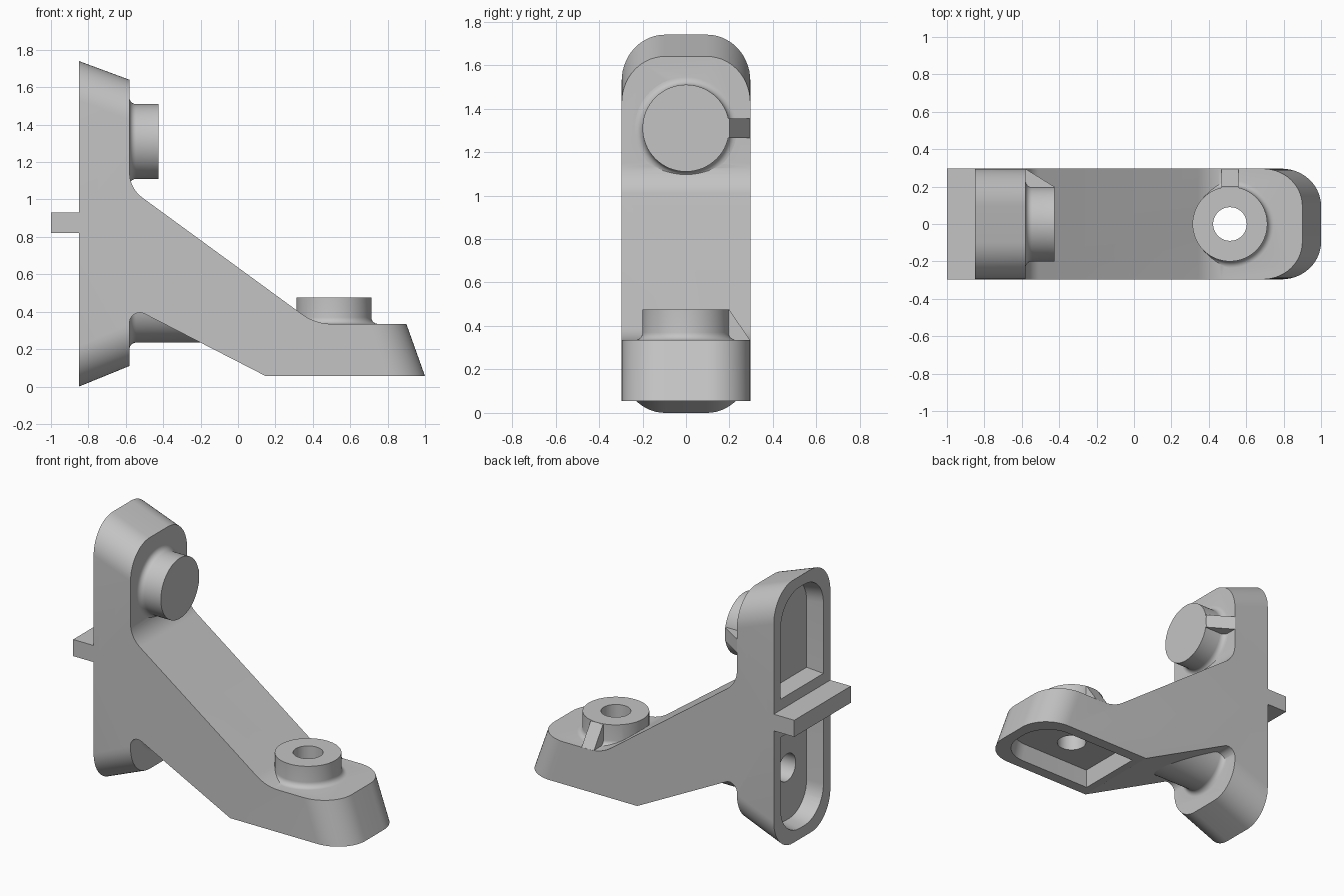
import bpy, bmesh, math
from mathutils import Vector

cube = bpy.data.objects.get("Cube")
if cube:
    bpy.data.objects.remove(cube, do_unlink=True)

HALF = 0.296      # half width of the bracket
BOSS_R = 0.2
HOLE_R = 0.09

grey = bpy.data.materials.new("cast_grey")
grey.use_nodes = True
grey.diffuse_color = (0.55, 0.55, 0.55, 1)
grey.node_tree.nodes["Principled BSDF"].inputs["Base Color"].default_value = grey.diffuse_color


def rounded(corners, steps=10):
    """Outline from (a, b, radius) corners."""
    out = []
    for i, (a, b, r) in enumerate(corners):
        p = Vector((a, b))
        if r == 0:
            out.append(p)
            continue
        d1 = (Vector(corners[i - 1][:2]) - p).normalized()
        d2 = (Vector(corners[(i + 1) % len(corners)][:2]) - p).normalized()
        half = d1.angle(d2) / 2
        c = p + (d1 + d2).normalized() * r / math.sin(half)
        s = p + d1 * r / math.tan(half) - c
        e = p + d2 * r / math.tan(half) - c
        start = math.atan2(s.y, s.x)
        sweep = math.atan2(s.x * e.y - s.y * e.x, s.dot(e))
        for k in range(steps + 1):
            t = start + sweep * k / steps
            out.append(c + Vector((math.cos(t), math.sin(t))) * r)
    return out


def finish(name, bm, axes, origin):
    """Map local axes to the named world axes and make an object."""
    for v in bm.verts:
        p = Vector(origin)
        for value, axis in zip(v.co.copy(), axes):
            p["xyz".index(axis)] += value
        v.co = p
    bmesh.ops.recalc_face_normals(bm, faces=bm.faces)
    mesh = bpy.data.meshes.new(name)
    bm.to_mesh(mesh)
    bm.free()
    mesh.materials.append(grey)
    obj = bpy.data.objects.new(name, mesh)
    bpy.context.collection.objects.link(obj)
    return obj


def prism(name, outline, low, high, axes, origin=(0, 0, 0), taper=0):
    bm = bmesh.new()
    base = bm.faces.new([bm.verts.new((p[0], p[1], low)) for p in outline])
    us, vs = [p[0] for p in outline], [p[1] for p in outline]
    cu, cv = (min(us) + max(us)) / 2, (min(vs) + max(vs)) / 2
    ku = 1 - 2 * taper / (max(us) - min(us))
    kv = 1 - 2 * taper / (max(vs) - min(vs))
    top = bmesh.ops.extrude_face_region(bm, geom=[base])["geom"]
    for v in [g for g in top if isinstance(g, bmesh.types.BMVert)]:
        v.co = (cu + (v.co.x - cu) * ku, cv + (v.co.y - cv) * kv, high)
    return finish(name, bm, axes, origin)


def turned(name, profile, axes, origin, steps=64):
    """Revolve a (radius, height) profile."""
    bm = bmesh.new()
    verts = [bm.verts.new((r, 0, h)) for r, h in profile]
    edges = [bm.edges.new(pair) for pair in zip(verts, verts[1:])]
    bmesh.ops.spin(bm, geom=verts + edges, cent=(0, 0, 0), axis=(0, 0, 1),
                   angle=math.tau, steps=steps)
    bmesh.ops.remove_doubles(bm, verts=bm.verts, dist=1e-4)
    return finish(name, bm, axes, origin)


def combine(target, tool, operation):
    mod = target.modifiers.new(operation, 'BOOLEAN')
    mod.operation, mod.object, mod.solver = operation, tool, 'EXACT'
    tool.hide_render = True
    bpy.context.view_layer.objects.active = target
    bpy.ops.object.modifier_apply(modifier=mod.name)
    bpy.data.objects.remove(tool, do_unlink=True)


def boss(height, axes, origin):
    flare = 0.035
    profile = [(0, -0.05), (BOSS_R + flare, -0.05)]
    for k in range(7):
        t = math.pi / 2 * k / 6
        profile.append((BOSS_R + flare * (1 - math.sin(t)), flare * (1 - math.cos(t))))
    profile += [(BOSS_R, height), (0, height)]
    return turned("boss", profile, axes, origin)


# Side outline: wall, tab, sloping web and foot
body = prism("bracket", rounded([
    (-0.85, 0, 0), (-0.58, 0.11, 0), (-0.58, 0.43, 0.055), (0.15, 0.055, 0),
    (1, 0.055, 0), (0.9, 0.335, 0), (0.413, 0.335, 0.27), (-0.58, 1.06, 0.17),
    (-0.58, 1.64, 0), (-0.85, 1.74, 0), (-0.85, 0.93, 0), (-1, 0.93, 0),
    (-1, 0.82, 0), (-0.85, 0.82, 0)]), -HALF, HALF, "xzy")

# Round the corners of the three slanted ends
bm = bmesh.new()
bm.from_mesh(body.data)
ends = []
for e in bm.edges:
    a, b = (v.co for v in e.verts)
    mid = (a + b) / 2
    if abs(a.y - b.y) < 0.01 and (abs(mid.x + 0.715) < 0.01 or abs(mid.x - 0.95) < 0.01):
        ends.append(e)
bmesh.ops.bevel(bm, geom=ends, offset=0.2, offset_type='OFFSET', segments=14,
                profile=0.5, affect='EDGES', clamp_overlap=False)
bmesh.ops.recalc_face_normals(bm, faces=bm.faces)
bm.to_mesh(body.data)
bm.free()

# Bosses: upper wall, lower wall (runs into the web), foot
UPPER, LOWER, FOOT = (-0.58, 0, 1.31), (-0.58, 0, 0.435), (0.513, 0, 0.335)
combine(body, boss(0.155, "zyx", UPPER), 'UNION')
combine(body, boss(0.44, "zyx", LOWER), 'UNION')
combine(body, boss(0.14, "xyz", FOOT), 'UNION')

# Gussets beside the exposed bosses
for height, axes, origin in ((0.155, "yxz", UPPER), (0.14, "yzx", FOOT)):
    top = height - 0.002
    outline = [(0.15, -0.03), (0.15, top), (0.2, top), (0.295, 0), (0.295, -0.03)]
    combine(body, prism("gusset", outline, -0.045, 0.045, axes, origin), 'UNION')

# Pockets, each with one rounded end and one square end
for square, tip, low, high, axes in ((1.0, 1.67, -0.86, -0.74, "zyx"),
                                     (0.75, 0.07, -0.86, -0.74, "zyx"),
                                     (0.2, 0.93, 0.045, 0.165, "xyz")):
    outline = rounded([(square, -0.225, 0), (tip, -0.225, 0.2),
                       (tip, 0.225, 0.2), (square, 0.225, 0)])
    combine(body, prism("pocket", outline, low, high, axes, taper=0.02), 'DIFFERENCE')

# Bolt holes; the lower one is blind
for low, high, axes, origin in ((-0.2, 0.2, "zyx", UPPER), (-0.2, 0.15, "zyx", LOWER),
                                (-0.2, 0.2, "xyz", FOOT)):
    profile = [(0, low), (HOLE_R, low), (HOLE_R, high), (0, high)]
    combine(body, turned("hole", profile, axes, origin, 48), 'DIFFERENCE')

bpy.ops.object.select_all(action='DESELECT')
body.select_set(True)
bpy.context.view_layer.objects.active = body
bpy.ops.object.shade_smooth_by_angle(angle=math.radians(25))
